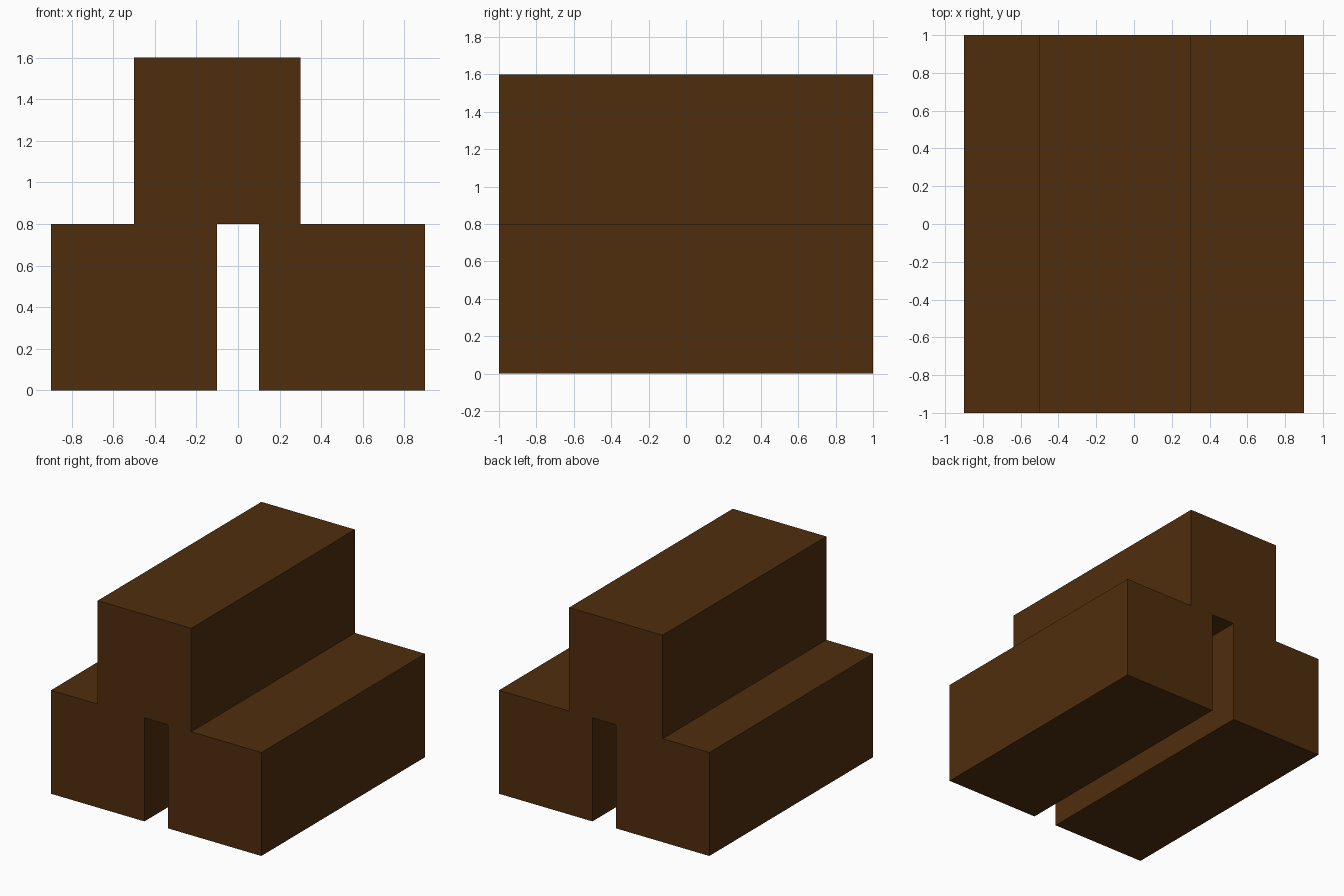
import bpy
import bmesh
from mathutils import Matrix

default = bpy.data.objects.get("Cube")
if default:
    bpy.data.objects.remove(default, do_unlink=True)

# Dark brown wood
COLOR = (0.08, 0.027, 0.004, 1.0)
wood = bpy.data.materials.new("dark_brown_wood")
wood.use_nodes = True
wood.diffuse_color = COLOR
wood.node_tree.nodes["Principled BSDF"].inputs["Base Color"].default_value = COLOR

SIDE, LENGTH = 0.8, 2.0


def beam(name, x, z_base):
    """Square beam running front to back."""
    bm = bmesh.new()
    bmesh.ops.create_cube(bm, size=1.0, matrix=Matrix.Diagonal((SIDE, LENGTH, SIDE, 1.0)))
    mesh = bpy.data.meshes.new(name)
    bm.to_mesh(mesh)
    bm.free()
    mesh.materials.append(wood)
    obj = bpy.data.objects.new(name, mesh)
    obj.location = (x, 0.0, z_base + SIDE / 2)
    bpy.context.collection.objects.link(obj)
    return obj


# Two beams on the ground with a gap, one stacked off-centre on top
beam("lower_beam_right", -0.5, 0.0)
beam("lower_beam_left", 0.5, 0.0)
beam("upper_beam", -0.1, SIDE)
